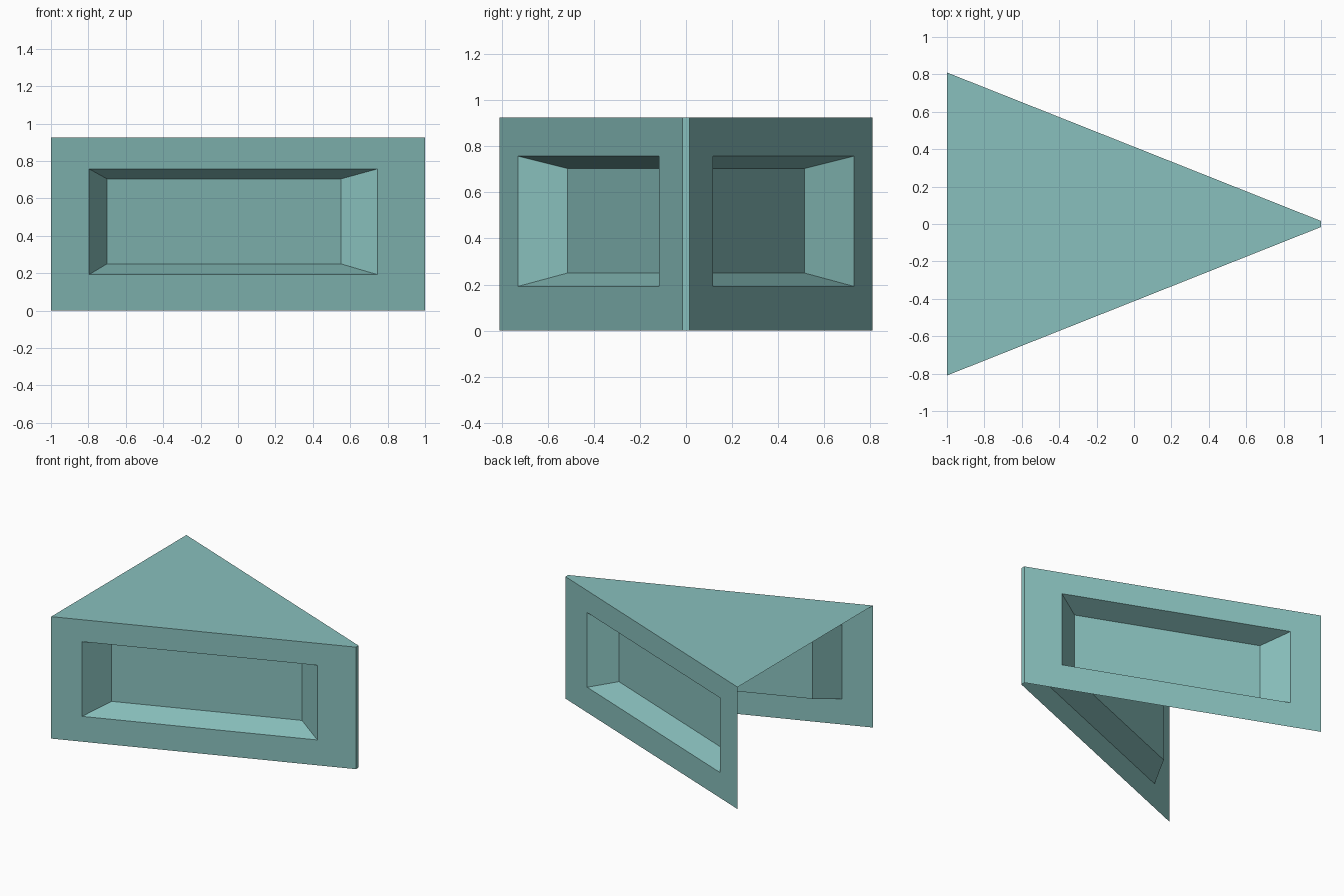
import bpy

if "Cube" in bpy.data.objects:
    bpy.data.objects.remove(bpy.data.objects["Cube"])

HEIGHT = 0.925
BACK_Y, TIP_Y = 0.81, 0.016          # half widths at the open end and at the tip
SLOPE = (BACK_Y - TIP_Y) / 2
RECESS = 0.176                       # recess depth measured along y

teal = bpy.data.materials.new("teal")
teal.diffuse_color = (0.25, 0.53, 0.51, 1)
teal.use_nodes = True
teal.node_tree.nodes["Principled BSDF"].inputs["Base Color"].default_value = teal.diffuse_color


def make(name, verts, faces):
    mesh = bpy.data.meshes.new(name)
    mesh.from_pydata(verts, [], faces)
    mesh.materials.append(teal)
    obj = bpy.data.objects.new(name, mesh)
    bpy.context.collection.objects.link(obj)
    return obj


def loop(x0, x1, z0, z1, inset=0.0):
    """Rectangle lying on the slanted front wall, pushed inward by inset."""
    return [(x, -BACK_Y + SLOPE * (x + 1) + inset, z)
            for x, z in ((x0, z0), (x1, z0), (x1, z1), (x0, z1))]


# Slanted side walls: outer frame, sloping recess sides, recess floor
rings = (loop(-1, 1, 0, HEIGHT)
         + loop(-0.797, 0.747, 0.192, 0.758)
         + loop(-0.70, 0.55, 0.25, 0.704, RECESS))
faces = [(r + i, r + (i + 1) % 4, r + 4 + (i + 1) % 4, r + 4 + i)
         for r in (0, 4) for i in range(4)]
faces.append((8, 9, 10, 11))
walls = make("side_walls", rings, faces)
mirror = walls.modifiers.new("mirror", 'MIRROR')
mirror.use_axis = (False, True, False)
mirror.use_clip = False
mirror.use_mirror_merge = False

# Flat triangular top; the underside and wide end stay open
make("top_panel",
     [(-1, -BACK_Y, HEIGHT), (1, -TIP_Y, HEIGHT), (1, TIP_Y, HEIGHT), (-1, BACK_Y, HEIGHT)],
     [(0, 1, 2, 3)])

# Narrow strip closing the tip
make("tip_strip",
     [(1, -TIP_Y, 0), (1, TIP_Y, 0), (1, TIP_Y, HEIGHT), (1, -TIP_Y, HEIGHT)],
     [(0, 1, 2, 3)])
